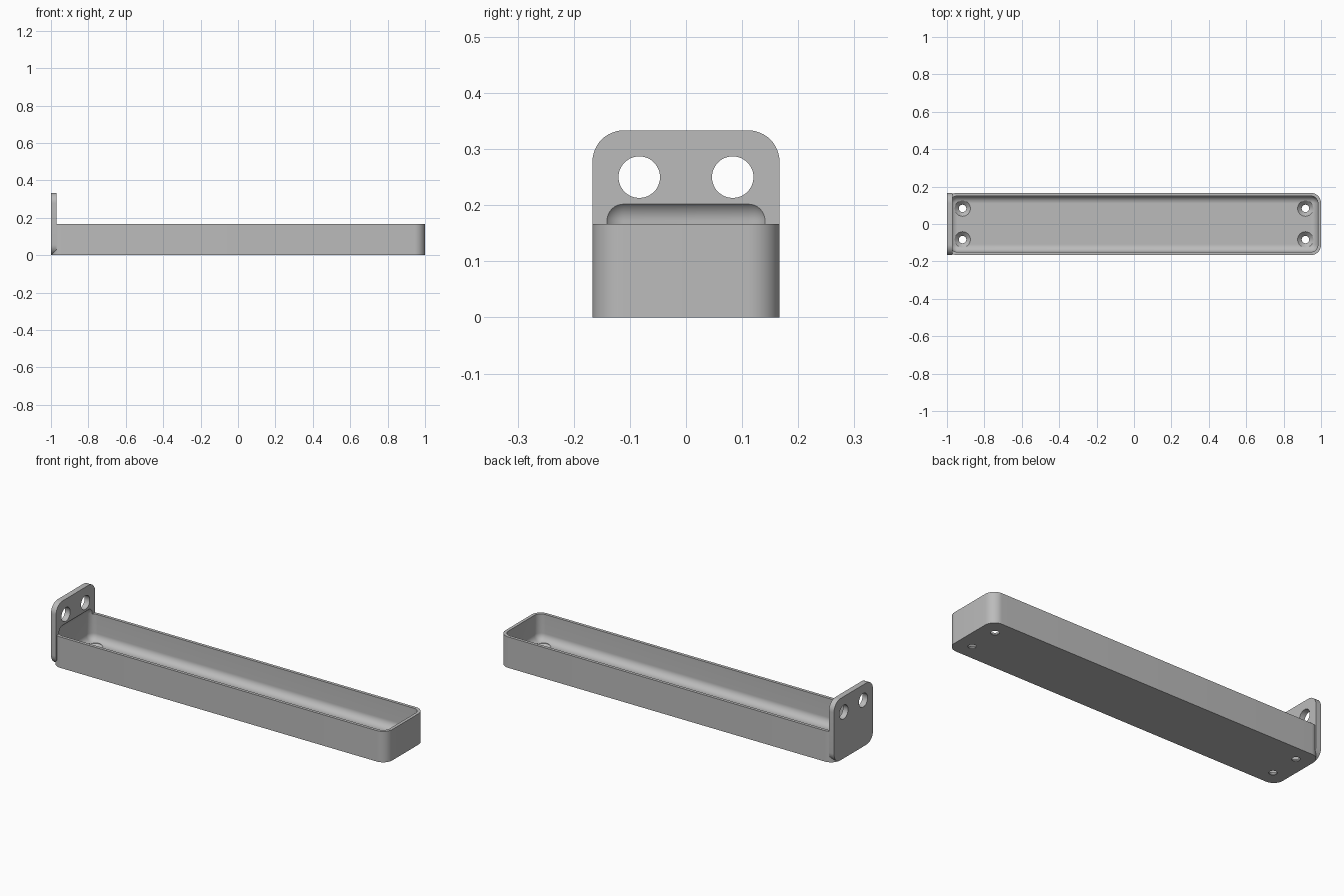
import bpy, bmesh
from mathutils import Vector, Matrix

if "Cube" in bpy.data.objects:
    bpy.data.objects.remove(bpy.data.objects["Cube"], do_unlink=True)

grey = bpy.data.materials.new("plain grey")
grey.use_nodes = True
grey.diffuse_color = (0.5, 0.5, 0.5, 1)
grey.node_tree.nodes["Principled BSDF"].inputs["Base Color"].default_value = (0.5, 0.5, 0.5, 1)

WALL, CORNER = 0.0167, 0.0556
HALF_Y, RIM_Z, PLATE_Z = 0.1667, 0.1667, 0.3333
PLATE_X, FLOOR, CAVITY_TOP = -0.9694, 0.025, 0.2111


def add_object(name, bm):
    mesh = bpy.data.meshes.new(name)
    bmesh.ops.recalc_face_normals(bm, faces=bm.faces)
    bm.to_mesh(mesh)
    bm.free()
    mesh.materials.append(grey)
    obj = bpy.data.objects.new(name, mesh)
    bpy.context.collection.objects.link(obj)
    return obj


def rounded_box(name, low, high, radius, axis=None):
    """Box between two corners; rounds edges along one axis, or all edges."""
    low, high = Vector(low), Vector(high)
    bm = bmesh.new()
    bmesh.ops.create_cube(bm, size=1)
    for v in bm.verts:
        v.co = (low + high) / 2 + v.co * (high - low)
    edges = [e for e in bm.edges if axis is None
             or abs((e.verts[0].co - e.verts[1].co).normalized()[axis]) > 0.9]
    bmesh.ops.bevel(bm, geom=edges, offset=radius, segments=12, profile=0.5, affect='EDGES')
    return add_object(name, bm)


def cone(name, r_low, r_high, depth, centre, turn=Matrix()):
    bm = bmesh.new()
    bmesh.ops.create_cone(bm, cap_ends=True, segments=48, radius1=r_low, radius2=r_high,
                          depth=depth, matrix=Matrix.Translation(centre) @ turn)
    return add_object(name, bm)


def combine(target, other, operation):
    mod = target.modifiers.new(operation.lower(), 'BOOLEAN')
    mod.operation, mod.object, mod.solver = operation, other, 'EXACT'
    with bpy.context.temp_override(object=target, active_object=target):
        bpy.ops.object.modifier_apply(modifier=mod.name)
    bpy.data.objects.remove(other, do_unlink=True)


# Tray body joined to the upright mounting plate
tray = rounded_box("tray_with_mounting_plate", (-1, -HALF_Y, 0), (1, HALF_Y, RIM_Z), CORNER, 2)
plate = rounded_box("mounting_plate", (-1, -HALF_Y, 0), (PLATE_X, HALF_Y, PLATE_Z), CORNER, 0)
combine(tray, plate, 'UNION')

# Hollow with rounded edges, which also scoops into the plate
hollow = rounded_box("hollow", (-1 + WALL, -HALF_Y + WALL, FLOOR),
                     (1 - WALL, HALF_Y - WALL, CAVITY_TOP), CORNER - WALL)
combine(tray, hollow, 'DIFFERENCE')

for y in (-0.0833, 0.0833):
    # Through holes in the plate
    combine(tray, cone("plate_hole", 0.037, 0.037, 0.2, (-1, y, 0.25),
                       Matrix.Rotation(1.570796, 4, 'Y')), 'DIFFERENCE')
    # Countersunk screw holes in the floor
    for x in (-0.9167, 0.9167):
        combine(tray, cone("screw_hole", 0.02, 0.02, 0.08, (x, y, 0)), 'DIFFERENCE')
        combine(tray, cone("countersink", 0.02, 0.042, 0.022, (x, y, FLOOR - 0.011)), 'DIFFERENCE')
        combine(tray, cone("head_clearance", 0.042, 0.042, 0.05, (x, y, FLOOR + 0.025)), 'DIFFERENCE')

bpy.ops.object.select_all(action='DESELECT')
tray.select_set(True)
bpy.context.view_layer.objects.active = tray
bpy.ops.object.shade_smooth_by_angle(angle=0.5)
